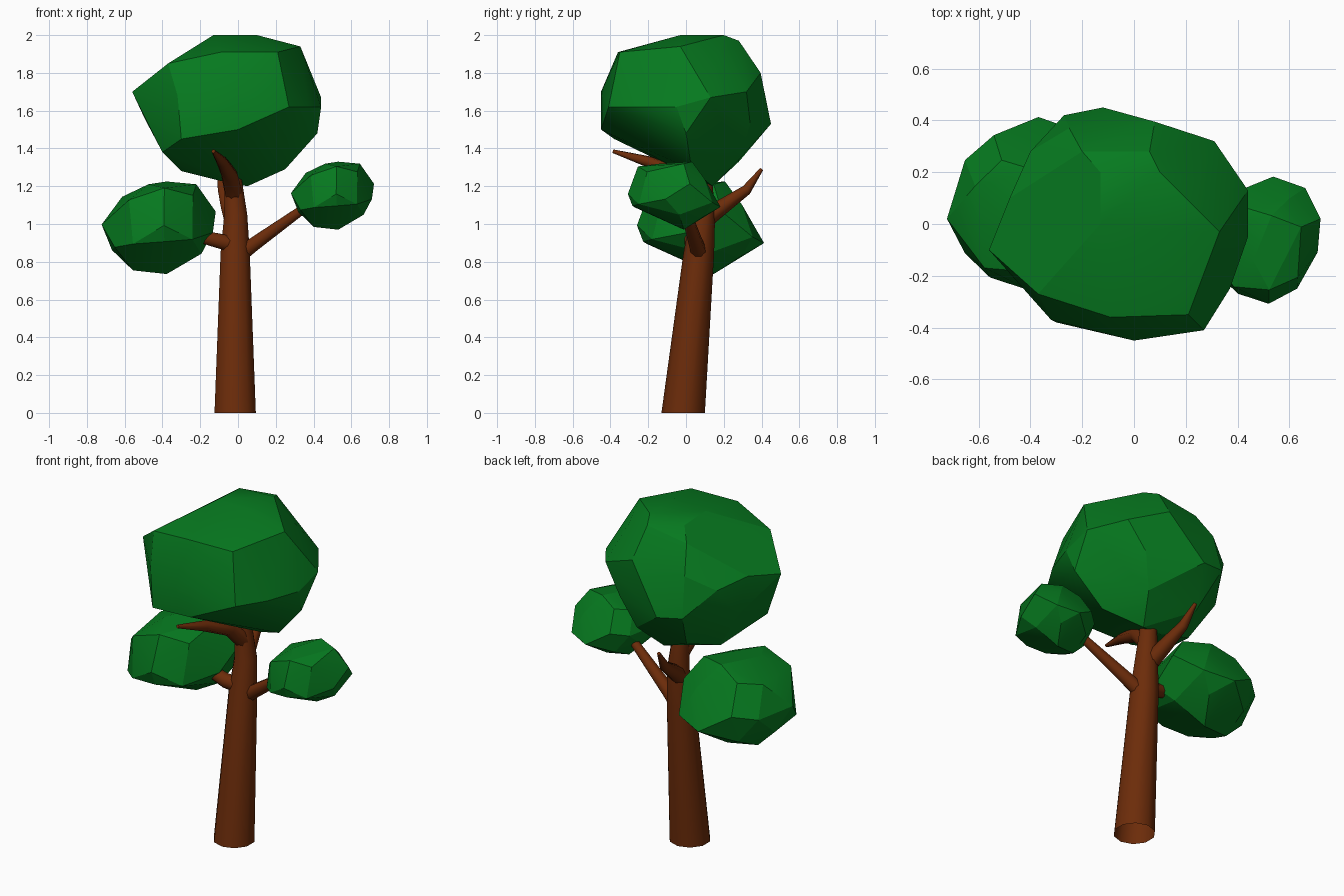
import bpy, bmesh, math
from mathutils import Vector

if "Cube" in bpy.data.objects:
    bpy.data.objects.remove(bpy.data.objects["Cube"])


def material(name, rgb):
    m = bpy.data.materials.new(name)
    m.diffuse_color = (*rgb, 1)
    m.use_nodes = True
    m.node_tree.nodes["Principled BSDF"].inputs["Base Color"].default_value = m.diffuse_color
    return m


BARK = material("bark_brown", (0.15, 0.025, 0.003))
LEAF = material("leaf_green", (0.002, 0.195, 0.014))


def finish(name, bm, mat, angle):
    bmesh.ops.recalc_face_normals(bm, faces=bm.faces)
    me = bpy.data.meshes.new(name)
    bm.to_mesh(me)
    bm.free()
    me.materials.append(mat)
    ob = bpy.data.objects.new(name, me)
    bpy.context.collection.objects.link(ob)
    bpy.ops.object.select_all(action='DESELECT')
    ob.select_set(True)
    bpy.context.view_layer.objects.active = ob
    bpy.ops.object.shade_smooth_by_angle(angle=math.radians(angle))


def limb(name, path, sides=8, upright=False):
    """Tapered tube through (x, y, z, radius) stations; an upright one is open below."""
    bm = bmesh.new()
    pts = [Vector(p[:3]) for p in path]
    rings = []
    for i, p in enumerate(pts):
        axis = pts[min(i + 1, len(pts) - 1)] - pts[max(i - 1, 0)]
        if upright:
            axis = Vector((0, 0, 1))
        u = axis.cross(Vector((0, 1, 0.01))).normalized()
        v = axis.cross(u).normalized()
        ring = []
        for k in range(sides):
            a = 2 * math.pi * (k + 0.5) / sides
            ring.append(bm.verts.new(p + path[i][3] * (u * math.cos(a) + v * math.sin(a))))
        rings.append(ring)
    for r, s in zip(rings, rings[1:]):
        for k in range(sides):
            n = (k + 1) % sides
            bm.faces.new((r[k], r[n], s[n], s[k]))
    if not upright:
        bm.faces.new(rings[0])
    bm.faces.new(rings[-1])
    finish(name, bm, BARK, 50)


def hull(name, points, angle):
    """Faceted foliage mass: convex skin over a few corner points."""
    bm = bmesh.new()
    for p in points:
        bm.verts.new(p)
    bmesh.ops.convex_hull(bm, input=bm.verts[:])
    inside = [v for v in bm.verts if not v.link_faces]
    bmesh.ops.delete(bm, geom=inside, context='VERTS')
    finish(name, bm, LEAF, angle)


# Shared corner layout of the side clusters, in units of their half sizes
belt = [(.17, 1, -.33), (.73, .82, -.2), (1, .33, .35), (.95, -.2, -.1),
        (.59, -.78, -.25), (.6, -.6, .7), (.09, -1.02, .05), (-.45, -.86, -.35),
        (-.52, -.75, .6), (-.77, -.58, -.42), (-1, -.18, .07), (-.77, .5, 0),
        (-.4, .79, .1)]
upper = [(.14, .38, 1), (.66, .2, .94), (-.18, -.33, .94), (.1, -.8, .86),
         (-.64, .2, .67), (-.3, .5, .75), (.45, .65, .5)]
lower = [(.14, .2, -1), (-.45, .1, -.92), (-.82, .1, -.48), (.75, .1, -.56),
         (.1, -.92, -.3), (.45, .65, -.6), (-.4, .6, -.6)]


def leaf_cluster(name, centre, size):
    hull(name, [[c + s * q for c, s, q in zip(centre, size, p)]
                for p in belt + upper + lower], 18)


# Leaning trunk, bending slightly forward inside the crown
limb("trunk", [(-0.015, -0.015, 0, 0.115), (-0.015, 0.068, 0.85, 0.081),
               (-0.012, 0.09, 1.05, 0.064), (-0.025, 0.09, 1.22, 0.05),
               (-0.03, 0.085, 1.28, 0.045)], sides=10, upright=True)

# Branches
limb("right_branch", [(0.0, 0.075, 0.83, 0.045), (0.08, 0.055, 0.89, 0.04),
                      (0.36, -0.01, 1.09, 0.025)])
limb("left_branch", [(-0.02, 0.06, 0.89, 0.045), (-0.1, 0.03, 0.91, 0.042),
                     (-0.22, 0.04, 0.94, 0.035)])
limb("front_branch", [(-0.02, 0.09, 1.15, 0.05), (-0.045, -0.02, 1.26, 0.045),
                      (-0.085, -0.2, 1.33, 0.03), (-0.13, -0.385, 1.385, 0.01)])
limb("back_branch", [(-0.02, 0.07, 1.0, 0.05), (-0.05, 0.19, 1.09, 0.042),
                     (-0.08, 0.32, 1.18, 0.028), (-0.1, 0.4, 1.29, 0.01)])

# Side foliage
leaf_cluster("left_foliage", (-0.42, 0.08, 0.98), (0.302, 0.333, 0.245))
leaf_cluster("right_foliage", (0.5, -0.06, 1.15), (0.22, 0.243, 0.18))

# Main crown: corners grouped by side
front = [(0, -.45, 1.5), (.27, -.41, 1.62), (.21, -.35, 1.91), (-.09, -.36, 1.91),
         (-.3, -.38, 1.45), (-.32, -.37, 1.68), (-.37, -.27, 1.85), (0, -.45, 1.7)]
left = [(-.56, -.1, 1.7), (-.49, -.05, 1.55), (-.48, .1, 1.74), (-.4, .28, 1.7),
        (-.4, -.2, 1.38), (-.45, .15, 1.52)]
top = [(-.13, 0, 2), (.1, .2, 2), (-.13, .2, 1.99), (.1, -.03, 2),
       (.33, -.03, 1.94), (-.2, .28, 1.93), (.06, .28, 1.97), (.25, .17, 1.9)]
right = [(.44, .13, 1.67), (.44, -.05, 1.62), (.42, .0, 1.48), (.31, .32, 1.7),
         (.37, -.25, 1.62)]
back = [(-.12, .45, 1.53), (.08, .395, 1.8), (-.27, .42, 1.55), (.2, .34, 1.53),
        (-.25, .37, 1.78)]
bottom = [(.05, .14, 1.2), (-.1, .1, 1.23), (.25, .03, 1.29), (-.3, .1, 1.28),
          (.13, .28, 1.34), (-.2, .28, 1.33)]
hull("crown", front + left + top + right + back + bottom, 22)
